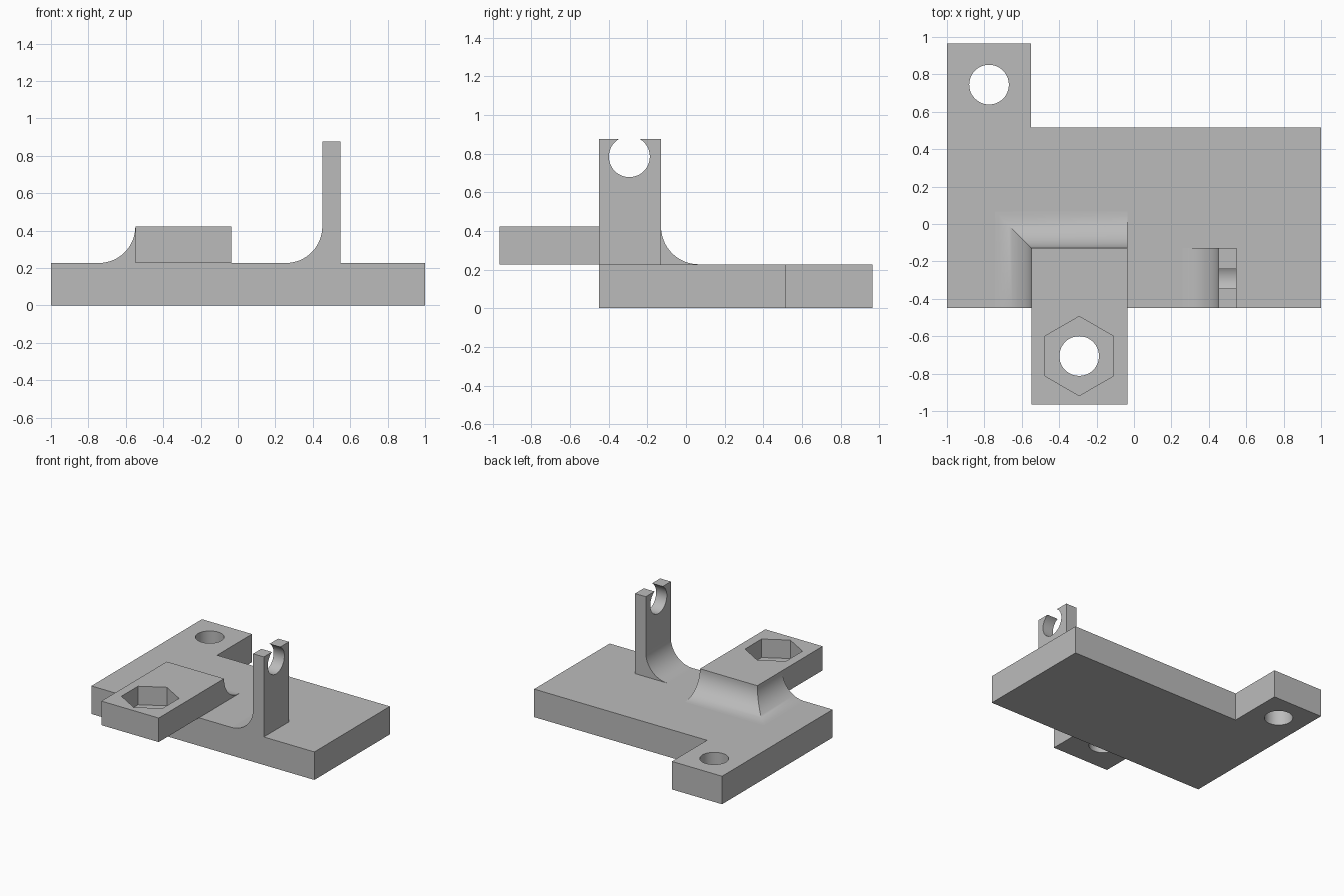
import bpy, bmesh, math
from mathutils import Vector

cube = bpy.data.objects.get("Cube")
if cube:
    bpy.data.objects.remove(cube, do_unlink=True)

grey = bpy.data.materials.new("plain grey")
grey.use_nodes = True
colour = (0.5, 0.5, 0.5, 1)
grey.diffuse_color = colour
grey.node_tree.nodes["Principled BSDF"].inputs["Base Color"].default_value = colour

# Shared dimensions
PLATE_TOP, ARM_TOP, POST_TOP = 0.227, 0.422, 0.876
FRONT, BACK, ARM_BACK = -0.45, 0.517, -0.129
ARM_LEFT, ARM_RIGHT = -0.549, -0.035
FILLET = ARM_TOP - PLATE_TOP
HOLE = 0.106
STEPS = 16


def finish(name, bm):
    bmesh.ops.recalc_face_normals(bm, faces=bm.faces)
    mesh = bpy.data.meshes.new(name)
    bm.to_mesh(mesh)
    bm.free()
    mesh.materials.append(grey)
    obj = bpy.data.objects.new(name, mesh)
    bpy.context.collection.objects.link(obj)
    return obj


def prism(name, outline, offset):
    """Extrude a closed outline of 3D points along an offset."""
    bm = bmesh.new()
    face = bm.faces.new([bm.verts.new(p) for p in outline])
    top = bmesh.ops.extrude_face_region(bm, geom=[face])["geom"]
    moved = [v for v in top if isinstance(v, bmesh.types.BMVert)]
    bmesh.ops.translate(bm, verts=moved, vec=Vector(offset))
    return finish(name, bm)


def cut(obj, centre, radius, depth, sides=48, axis="Z"):
    """Cut a round or many-sided hole through an object."""
    bm = bmesh.new()
    bmesh.ops.create_cone(bm, cap_ends=True, segments=sides, radius1=radius,
                          radius2=radius, depth=depth)
    cutter = finish(obj.name + "_cutter", bm)
    cutter.location = centre
    if axis == "X":
        cutter.rotation_euler.y = math.pi / 2
    bpy.context.view_layer.update()
    mod = obj.modifiers.new("hole", "BOOLEAN")
    mod.operation, mod.solver, mod.object = "DIFFERENCE", "EXACT", cutter
    bpy.context.view_layer.objects.active = obj
    bpy.ops.object.modifier_apply(modifier=mod.name)
    bpy.data.objects.remove(cutter, do_unlink=True)


# Concave quarter round as (distance from wall, height), top to bottom
arc = []
for i in range(STEPS + 1):
    a = math.pi / 2 * i / STEPS
    arc.append((FILLET * (1 - math.cos(a)), ARM_TOP - FILLET * math.sin(a)))

# Base plate with the rear mounting tab
plate = [(-1, FRONT), (1, FRONT), (1, BACK), (-0.55, BACK), (-0.55, 0.966), (-1, 0.966)]
base = prism("base_plate", [(x, y, 0) for x, y in plate], (0, 0, PLATE_TOP))
cut(base, (-0.775, 0.745, 0.1), HOLE, 1)

# Overhanging arm with a hexagonal nut pocket and a bolt hole
corners = [(ARM_LEFT, -0.966), (ARM_RIGHT, -0.966), (ARM_RIGHT, ARM_BACK), (ARM_LEFT, ARM_BACK)]
arm = prism("arm", [(x, y, PLATE_TOP) for x, y in corners], (0, 0, FILLET))
nut = (-0.293, -0.706)
pocket_depth = 0.15
cut(arm, (*nut, ARM_TOP), 0.212, 2 * pocket_depth, sides=6)
cut(arm, (*nut, ARM_TOP), HOLE, 1)

# Mitred fillet around the left and rear of the arm
bm = bmesh.new()
rows = []
for d, z in arc:
    path = [(ARM_LEFT - d, FRONT), (ARM_LEFT - d, ARM_BACK + d), (ARM_RIGHT, ARM_BACK + d)]
    rows.append([bm.verts.new((x, y, z)) for x, y in path])
for r, s in zip(rows, rows[1:]):
    for k in range(2):
        bm.faces.new((r[k], r[k + 1], s[k + 1], s[k]))
for k, foot in ((0, (ARM_LEFT, FRONT)), (2, (ARM_RIGHT, ARM_BACK))):
    bm.faces.new([r[k] for r in rows] + [bm.verts.new((*foot, PLATE_TOP))])
fillet = finish("arm_fillet", bm)

# Upright post with its foot fillet and an open-topped clip hole
post_left, post_right = 0.451, 0.547
profile = [(post_right, PLATE_TOP), (post_right, POST_TOP), (post_left, POST_TOP)]
profile += [(post_left - d, z) for d, z in arc]
post = prism("post", [(x, FRONT, z) for x, z in profile], (0, ARM_BACK - FRONT, 0))
cut(post, (0.5, -0.293, 0.784), HOLE, 0.5, axis="X")

# Smooth curved surfaces while keeping edges sharp
bpy.ops.object.select_all(action="DESELECT")
for obj in (base, arm, fillet, post):
    obj.select_set(True)
bpy.context.view_layer.objects.active = base
bpy.ops.object.shade_smooth_by_angle(angle=math.radians(30))
